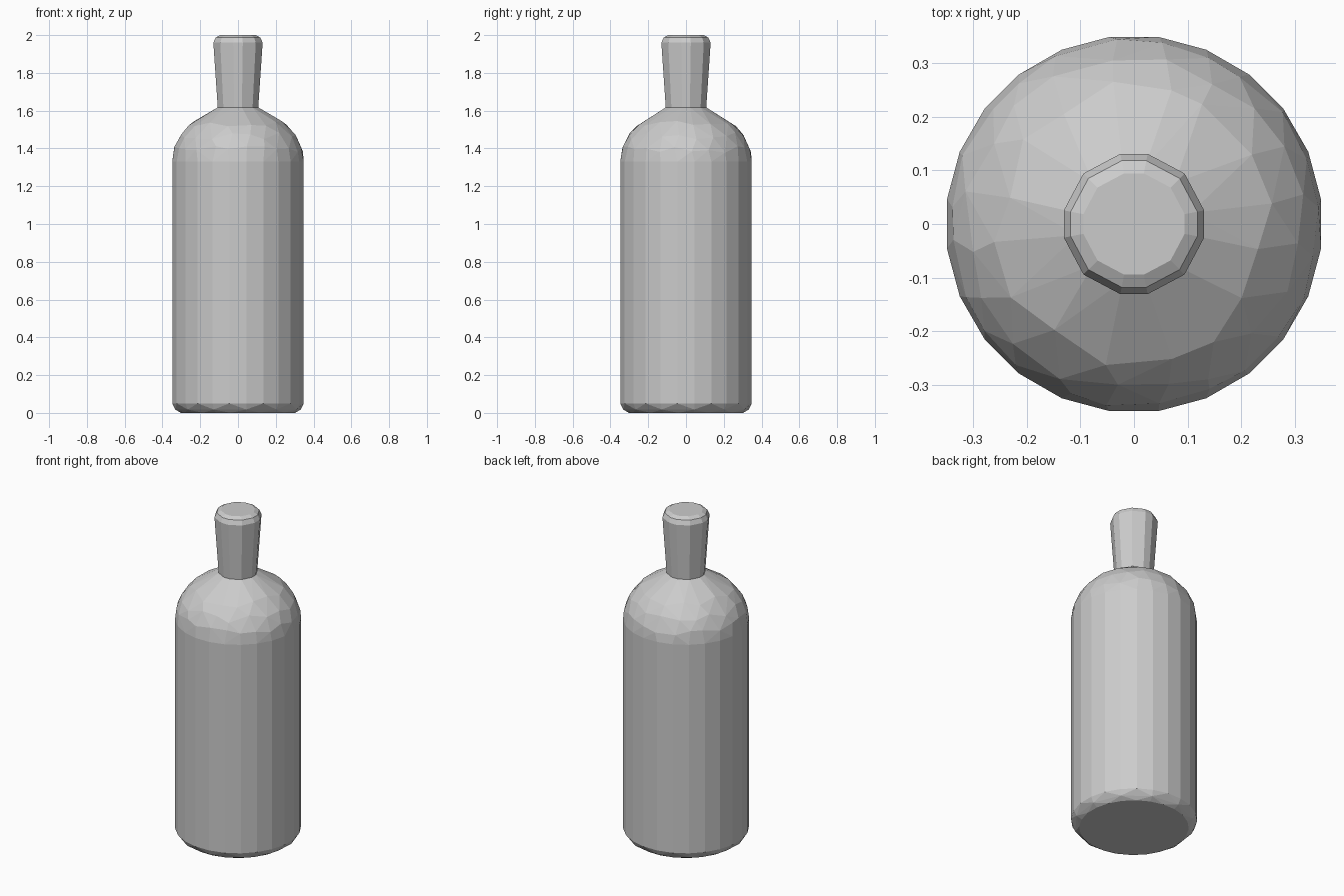
import bpy, bmesh, math, random

random.seed(4)
if "Cube" in bpy.data.objects:
    bpy.data.objects.remove(bpy.data.objects["Cube"], do_unlink=True)

# Single plain grey
grey = bpy.data.materials.new("plain grey")
grey.use_nodes = True
colour = (0.6, 0.6, 0.6, 1)
grey.diffuse_color = colour
grey.node_tree.nodes["Principled BSDF"].inputs["Base Color"].default_value = colour

BODY_ANGLES = [math.radians(7.5 + 15 * i) for i in range(24)]
# Neck has twelve sides, with narrower ones facing the four axes
NECK_ANGLES = [math.radians(90 * q + a) for q in range(4) for a in (11, 45, 79)]


def ring(angles, radius, z):
    return [(radius * math.cos(a), radius * math.sin(a), z) for a in angles]


def hull_part(name, points):
    """Wrap a convex faceted shell around the points."""
    bm = bmesh.new()
    for p in points:
        bm.verts.new(p)
    result = bmesh.ops.convex_hull(bm, input=bm.verts[:])
    loose = [v for v in bm.verts if not v.link_faces]
    bmesh.ops.delete(bm, geom=loose, context='VERTS')
    bmesh.ops.dissolve_limit(bm, angle_limit=math.radians(1.5),
                             verts=bm.verts[:], edges=bm.edges[:])
    bmesh.ops.recalc_face_normals(bm, faces=bm.faces[:])
    mesh = bpy.data.meshes.new(name)
    bm.to_mesh(mesh)
    bm.free()
    mesh.materials.append(grey)
    obj = bpy.data.objects.new(name, mesh)
    bpy.context.collection.objects.link(obj)
    return obj


# Body: rounded foot, straight wall, unevenly faceted domed shoulder
R, WALL_TOP, RISE = 0.351, 1.33, 0.29
points = ring(BODY_ANGLES, 0.305, 0)
points += ring(BODY_ANGLES[::2], 0.335, 0.018)
points += ring(BODY_ANGLES, R, 0.05)
points += ring(BODY_ANGLES, R, WALL_TOP)
for count, tilt in ((24, 13), (20, 28), (16, 44)):
    for i in range(count):
        t = math.radians(tilt + random.uniform(-4, 4))
        a = (i + 0.5 + random.uniform(-0.2, 0.2)) * math.tau / count
        points += ring([a], R * math.cos(t), WALL_TOP + RISE * math.sin(t))
points += ring(NECK_ANGLES, 0.108, 1.618)
hull_part("bottle_body", points)

# Neck: flares upward to a bevelled, closed lip
points = []
for radius, z in ((0.108, 1.6), (0.133, 1.96), (0.12, 1.987), (0.096, 2.0)):
    points += ring(NECK_ANGLES, radius, z)
hull_part("bottle_neck", points)
